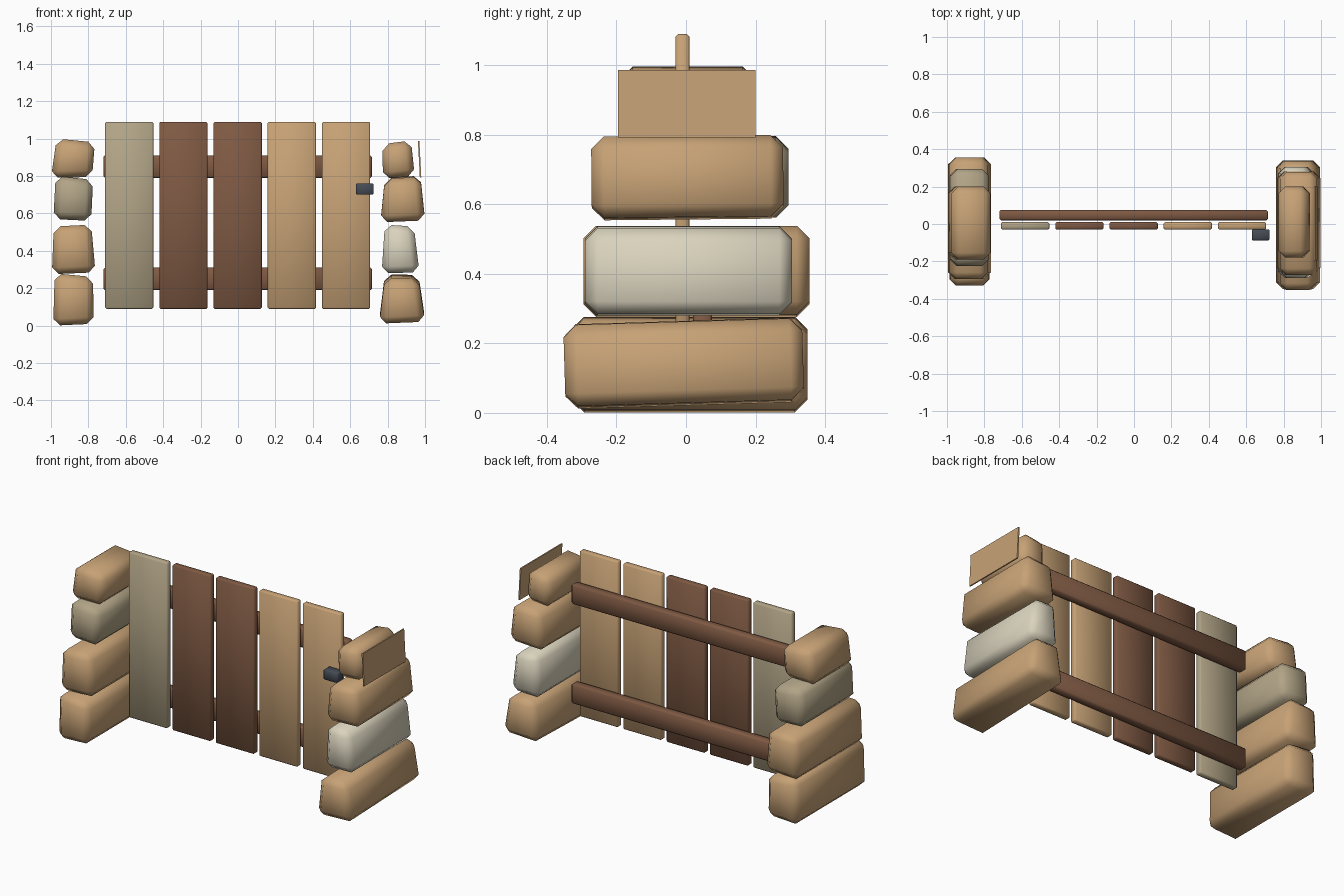
import bpy
import bmesh
import math
from mathutils import Matrix, Vector

default = bpy.data.objects.get("Cube")
if default:
    bpy.data.objects.remove(default, do_unlink=True)


def make_material(name, color):
    mat = bpy.data.materials.new(name)
    mat.use_nodes = True
    rgba = (*color, 1.0)
    mat.diffuse_color = rgba
    mat.node_tree.nodes["Principled BSDF"].inputs["Base Color"].default_value = rgba
    return mat


tan = make_material("warm tan", (0.57, 0.36, 0.18))
weathered = make_material("weathered grey beige", (0.44, 0.37, 0.24))
pale = make_material("pale stone", (0.70, 0.65, 0.51))
brown = make_material("brown wood", (0.21, 0.1, 0.056))
metal = make_material("dark metal", (0.06, 0.07, 0.09))


def add_block(name, section, front, back, chamfer, mat, tilt=0.0):
    """Extrude an x/z cross-section from front to back along y and chamfer it."""
    bm = bmesh.new()
    ring = [bm.verts.new((x, front, z)) for x, z in section]
    face = bm.faces.new(ring)
    extruded = bmesh.ops.extrude_face_region(bm, geom=[face])["geom"]
    moved = [v for v in extruded if isinstance(v, bmesh.types.BMVert)]
    bmesh.ops.translate(bm, verts=moved, vec=(0, back - front, 0))
    bmesh.ops.recalc_face_normals(bm, faces=bm.faces)
    # Lean the block slightly about its own centre
    centre = sum((v.co for v in bm.verts), Vector()) / len(bm.verts)
    bmesh.ops.rotate(bm, verts=bm.verts, cent=centre,
                     matrix=Matrix.Rotation(tilt, 3, 'X'))
    if chamfer:
        bmesh.ops.bevel(bm, geom=bm.edges[:], offset=chamfer, segments=1,
                        affect='EDGES', profile=0.5, clamp_overlap=True)
    mesh = bpy.data.meshes.new(name)
    bm.to_mesh(mesh)
    bm.free()
    mesh.materials.append(mat)
    obj = bpy.data.objects.new(name, mesh)
    bpy.context.collection.objects.link(obj)
    bpy.ops.object.select_all(action='DESELECT')
    obj.select_set(True)
    bpy.context.view_layer.objects.active = obj
    bpy.ops.object.shade_smooth_by_angle(angle=math.radians(50))
    return obj


def rectangle(left, right, bottom, top):
    return [(left, top), (right, top), (right, bottom), (left, bottom)]


# Upright planks of the gate
for i, mat in enumerate([weathered, brown, brown, tan, tan]):
    x = -0.582 + 0.29 * i
    add_block(f"gate_plank_{i + 1}", rectangle(x - 0.129, x + 0.129, 0.09, 1.09),
              -0.03, 0.01, 0.007, mat)

# Cross rails behind the planks
for name, z in (("lower_rail", 0.25), ("upper_rail", 0.85)):
    add_block(name, rectangle(-0.72, 0.717, z - 0.06, z + 0.06),
              0.02, 0.075, 0.009, brown)

# Latch on the front
add_block("latch", rectangle(0.63, 0.725, 0.7, 0.76), -0.087, -0.03, 0.005, metal)

# Stacked pillar stones: top left, top right, bottom right, bottom left corners
right_stones = [
    ([(-0.98, 0.28), (-0.775, 0.26), (-0.772, 0.01), (-0.988, 0)], -0.33, 0.35, tan, 0),
    ([(-0.985, 0.53), (-0.785, 0.54), (-0.762, 0.285), (-0.995, 0.275)], -0.295, 0.355, tan, 0),
    ([(-0.975, 0.8), (-0.775, 0.78), (-0.785, 0.56), (-0.987, 0.57)], -0.225, 0.295, weathered, 0),
    ([(-0.97, 1), (-0.765, 0.98), (-0.78, 0.795), (-1, 0.79)], -0.19, 0.2, tan, 0),
]
left_stones = [
    ([(0.785, 0.265), (0.965, 0.262), (1, 0.03), (0.755, 0.02)], -0.35, 0.337, tan, 0.03),
    ([(0.785, 0.54), (0.94, 0.53), (0.97, 0.285), (0.768, 0.28)], -0.29, 0.305, pale, 0),
    ([(0.785, 0.785), (0.975, 0.8), (1, 0.565), (0.762, 0.555)], -0.272, 0.28, tan, 0.01),
    ([(0.772, 0.97), (0.925, 0.99), (0.945, 0.8), (0.775, 0.785)], -0.18, 0.2, tan, 0),
]
for side, stones in (("right", right_stones), ("left", left_stones)):
    for i, (section, front, back, mat, tilt) in enumerate(stones):
        add_block(f"{side}_pillar_stone_{i + 1}", section, front, back, 0.036, mat, tilt)

# Loose flat slab standing beside the top stone
add_block("loose_slab", [(0.962, 0.987), (0.97, 0.987), (0.98, 0.793), (0.972, 0.793)],
          -0.195, 0.2, 0, tan)
